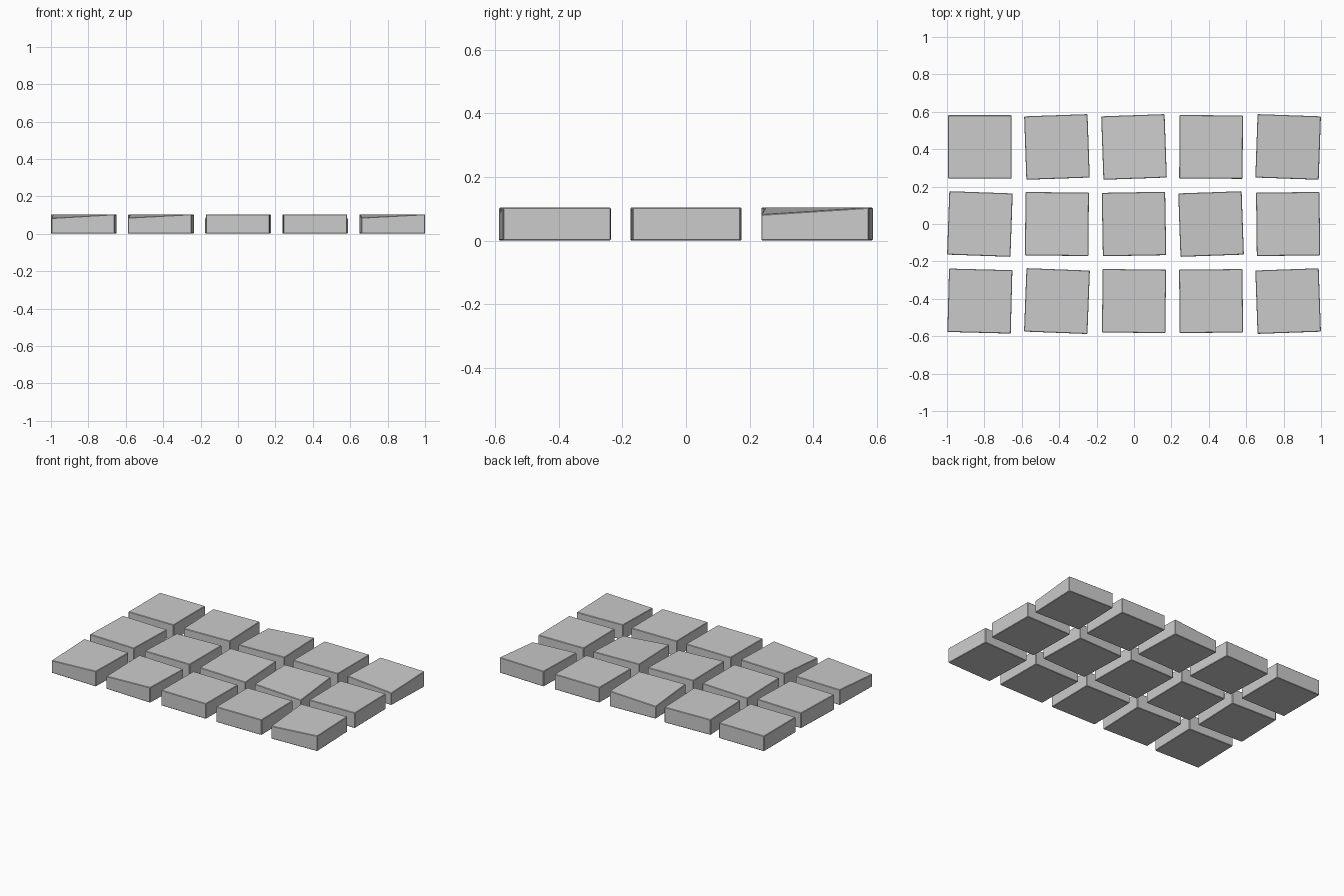
import bpy, bmesh, math
from mathutils import Matrix, Vector

if "Cube" in bpy.data.objects:
    bpy.data.objects.remove(bpy.data.objects["Cube"])

PITCH, SIZE, HEIGHT = 0.412, 0.339, 0.104

# small turn of each paving tile in degrees, back row first
TURNS = [[0, 2, 2, -0.3, -2],
         [-2, -0.5, 1, 2, 0.7],
         [-1.5, -2.2, -0.7, 0.5, 2]]

# worn corners: (row, column) -> (x side, y side, drop)
WORN = {(0, 4): (1, -1, 0.022), (0, 2): (-1, 1, 0.02),
        (1, 3): (1, -1, 0.024), (1, 2): (1, -1, 0.012),
        (1, 1): (-1, 1, 0.01), (2, 0): (-1, -1, 0.02),
        (2, 1): (-1, -1, 0.018), (2, 4): (-1, -1, 0.018)}


def paving_tile(row, col):
    bm = bmesh.new()
    bmesh.ops.create_cube(bm, size=1)
    bmesh.ops.scale(bm, vec=Vector((SIZE, SIZE, HEIGHT)), verts=bm.verts)
    bmesh.ops.translate(bm, vec=Vector((0, 0, HEIGHT / 2)), verts=bm.verts)
    # sink the worn corner
    if (row, col) in WORN:
        sx, sy, drop = WORN[(row, col)]
        for v in bm.verts:
            if v.co.x * sx > 0 and v.co.y * sy > 0 and v.co.z > HEIGHT / 2:
                v.co.z -= drop
    # slightly softened edges
    bmesh.ops.bevel(bm, geom=bm.edges[:], offset=0.003, segments=1,
                    affect='EDGES', profile=0.5)
    bmesh.ops.rotate(bm, cent=Vector((0, 0, 0)), verts=bm.verts,
                     matrix=Matrix.Rotation(math.radians(TURNS[row][col]), 3, 'Z'))
    mesh = bpy.data.meshes.new("paving_tile")
    bm.to_mesh(mesh)
    bm.free()
    ob = bpy.data.objects.new(f"paving_tile_{row + 1}_{col + 1}", mesh)
    ob.location = ((col - 2) * PITCH, (1 - row) * PITCH, 0)
    bpy.context.collection.objects.link(ob)


# grid of three rows by five columns
for r in range(3):
    for c in range(5):
        paving_tile(r, c)
